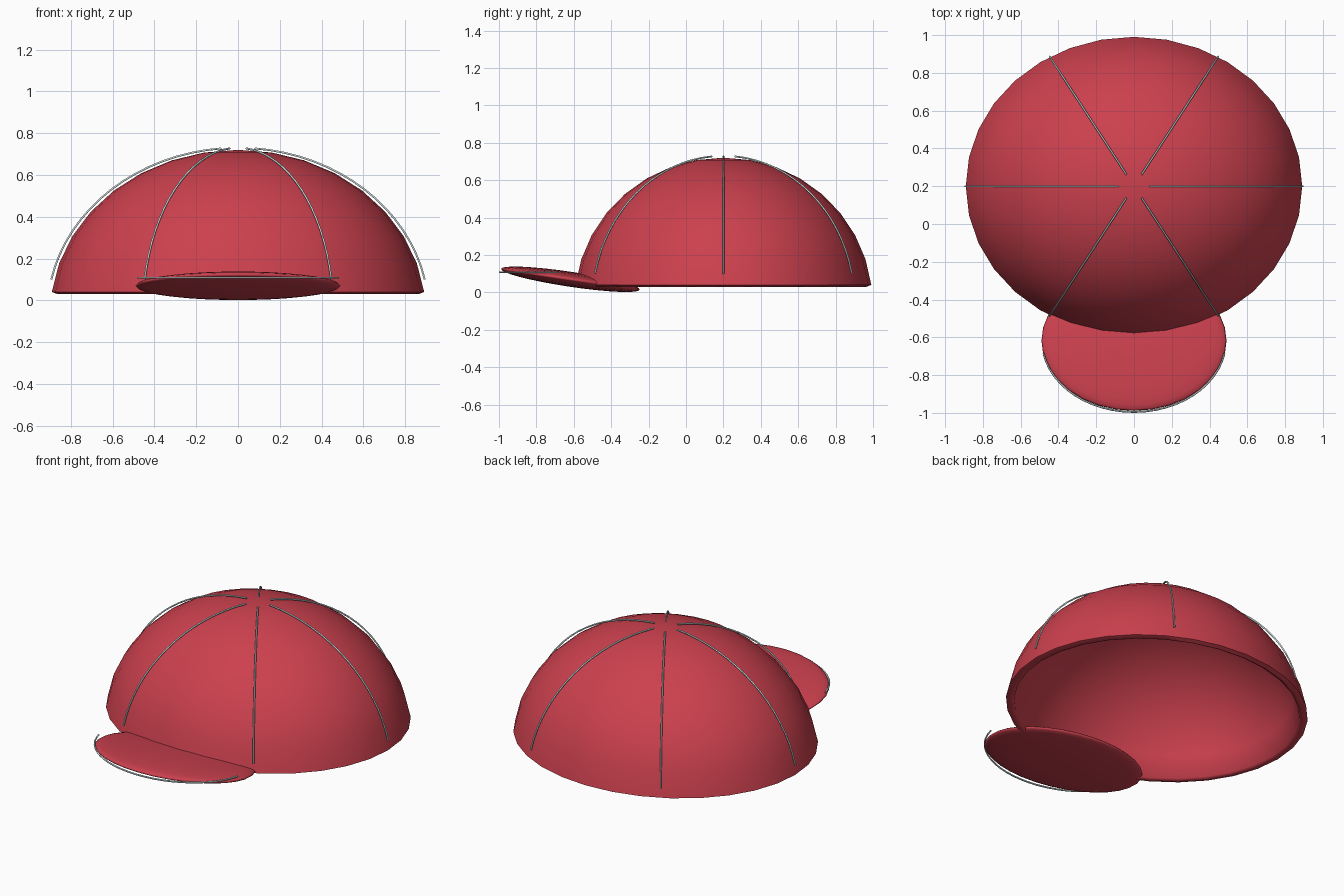
import bpy, bmesh, math
from mathutils import Matrix, Vector

if "Cube" in bpy.data.objects:
    bpy.data.objects.remove(bpy.data.objects["Cube"])


def material(name, rgb):
    m = bpy.data.materials.new(name)
    m.diffuse_color = (*rgb, 1)
    m.use_nodes = True
    m.node_tree.nodes["Principled BSDF"].inputs["Base Color"].default_value = m.diffuse_color
    return m


RED = material("cap red", (0.60, 0.052, 0.076))
GREY = material("thread grey", (0.60, 0.68, 0.68))
CY, CZ = 0.2, -0.06          # centre of the crown ellipsoid


def finish(name, bm, mat, angle=50):
    bmesh.ops.recalc_face_normals(bm, faces=bm.faces)
    me = bpy.data.meshes.new(name)
    bm.to_mesh(me)
    bm.free()
    me.materials.append(mat)
    ob = bpy.data.objects.new(name, me)
    bpy.context.collection.objects.link(ob)
    bpy.context.view_layer.objects.active = ob
    ob.select_set(True)
    bpy.ops.object.shade_smooth_by_angle(angle=math.radians(angle))
    ob.select_set(False)
    return ob


def arc(r, h, z_end, n):
    """Quarter-ellipse profile from the pole down to z_end."""
    end = math.acos((z_end - CZ) / h)
    return [(r * math.sin(end * i / n), CZ + h * math.cos(end * i / n)) for i in range(n + 1)]


def tube(name, points, radius):
    """Thin round cord along a path."""
    cu = bpy.data.curves.new(name, 'CURVE')
    cu.dimensions = '3D'
    cu.bevel_depth = radius
    cu.bevel_resolution = 1
    cu.use_fill_caps = True
    sp = cu.splines.new('POLY')
    sp.points.add(len(points) - 1)
    for p, co in zip(sp.points, points):
        p.co = (*co, 1)
    cu.materials.append(GREY)
    ob = bpy.data.objects.new(name, cu)
    bpy.context.collection.objects.link(ob)


# Crown: hollow shell made by spinning an outer and an inner profile
profile = arc(0.898, 0.78, 0.04, 8) + [(0.862, 0.03)] + arc(0.85, 0.735, 0.04, 8)[::-1]
bm = bmesh.new()
verts = [bm.verts.new((r, 0, z)) for r, z in profile]
edges = [bm.edges.new(pair) for pair in zip(verts, verts[1:])]
bmesh.ops.spin(bm, geom=verts + edges, cent=(0, 0, 0), axis=(0, 0, 1),
               angle=2 * math.pi, steps=32, use_duplicate=False)
bmesh.ops.remove_doubles(bm, verts=bm.verts, dist=0.001)
bmesh.ops.transform(bm, verts=bm.verts,
                    matrix=Matrix.Translation((0, CY, 0)) @ Matrix.Diagonal((1, 0.888, 1, 1)))
finish("crown", bm, RED)

# Brim: flattened ellipsoid tilted up at the front
bm = bmesh.new()
bmesh.ops.create_uvsphere(bm, u_segments=32, v_segments=16, radius=1)
bmesh.ops.transform(bm, verts=bm.verts,
                    matrix=Matrix.Translation((0, -0.618, 0.07))
                    @ Matrix.Rotation(math.radians(-8.5), 4, 'X')
                    @ Matrix.Diagonal((0.49, 0.375, 0.04, 1)))
finish("brim", bm, RED, 180)

# Seams: six cords running from near the crown's top to just above the rim
start, end = math.asin(0.08 / 0.912), math.acos((0.10 - CZ) / 0.79)
for k in range(6):
    a = k * math.pi / 3
    path = []
    for i in range(17):
        t = start + (end - start) * i / 16
        r = 0.912 * math.sin(t)
        path.append(Vector((r * math.cos(a), CY + 0.888 * r * math.sin(a),
                            CZ + 0.79 * math.cos(t))))
    tube(f"crown_seam_{k + 1}", path, 0.005)

# Brim piping: level cord around the front edge
path = []
for i in range(25):
    a = math.radians(190 + 160 * i / 24)
    path.append((0.487 * math.cos(a), -0.618 + 0.377 * math.sin(a), 0.108))
tube("brim_piping", path, 0.005)
